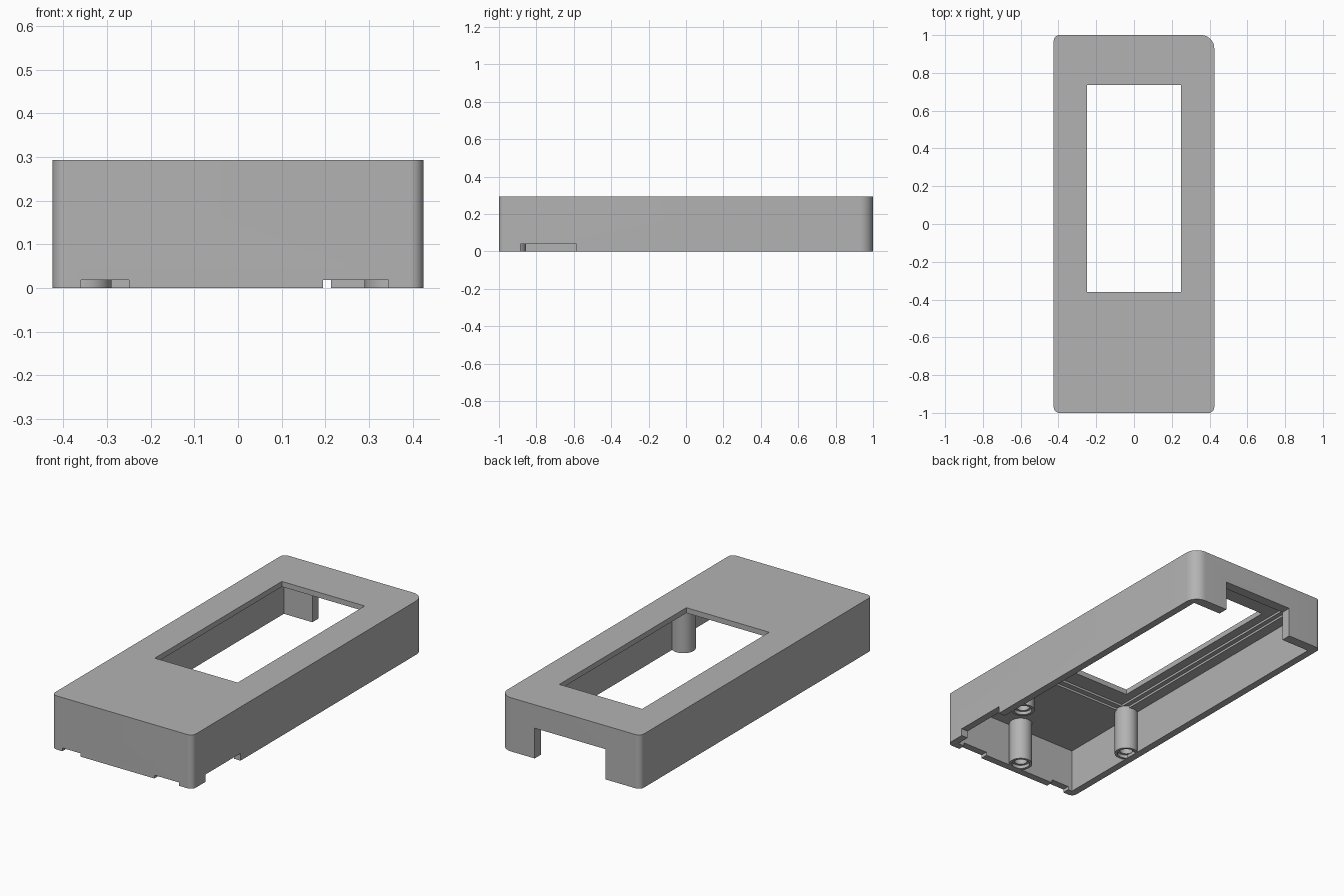
import bpy, bmesh
from math import pi, sin, cos, radians
from mathutils import Matrix

old = bpy.data.objects.get("Cube")
if old:
    bpy.data.objects.remove(old, do_unlink=True)

HX, HY, TOP = 0.425, 1.0, 0.293
CEILING = 0.24

grey = bpy.data.materials.new("plain grey")
grey.use_nodes = True
colour = (0.45, 0.45, 0.45, 1)
grey.diffuse_color = colour
grey.node_tree.nodes["Principled BSDF"].inputs["Base Color"].default_value = colour


def finish(name, bm):
    bmesh.ops.recalc_face_normals(bm, faces=bm.faces)
    mesh = bpy.data.meshes.new(name)
    bm.to_mesh(mesh)
    bm.free()
    mesh.materials.append(grey)
    obj = bpy.data.objects.new(name, mesh)
    bpy.context.collection.objects.link(obj)
    return obj


def block(name, x0, x1, y0, y1, z0, z1, radii=(0, 0, 0, 0)):
    """Upright block; radii run from the +x +y corner anticlockwise."""
    bm = bmesh.new()
    verts = []
    corners = ((x1, y1, -1, -1), (x0, y1, 1, -1), (x0, y0, 1, 1), (x1, y0, -1, 1))
    for i, ((x, y, sx, sy), r) in enumerate(zip(corners, radii)):
        steps = 12 if r else 0
        for k in range(steps + 1):
            a = pi / 2 * (i + k / max(steps, 1))
            verts.append(bm.verts.new((x + sx * r + r * cos(a), y + sy * r + r * sin(a), z0)))
    base = bm.faces.new(verts)
    up = bmesh.ops.extrude_face_region(bm, geom=[base])["geom"]
    bmesh.ops.translate(bm, vec=(0, 0, z1 - z0),
                        verts=[v for v in up if isinstance(v, bmesh.types.BMVert)])
    return finish(name, bm)


def smooth(obj):
    bpy.ops.object.select_all(action="DESELECT")
    obj.select_set(True)
    bpy.context.view_layer.objects.active = obj
    bpy.ops.object.shade_smooth_by_angle(angle=radians(30))


def cut(obj, cutter):
    mod = obj.modifiers.new("cut", "BOOLEAN")
    mod.operation, mod.solver, mod.object = "DIFFERENCE", "EXACT", cutter
    bpy.context.view_layer.objects.active = obj
    bpy.ops.object.modifier_apply(modifier=mod.name)
    bpy.data.objects.remove(cutter, do_unlink=True)


# Outer shell, with one larger corner at the back
shell = block("case_shell", -HX, HX, -HY, HY, 0, TOP, (0.07, 0.03, 0.03, 0.03))

cutters = (
    ("cavity", -0.385, 0.385, -0.96, 0.945, -0.1, CEILING),
    ("outer_pocket", -0.325, 0.325, -0.485, 0.86, 0.1, 0.252),
    ("inner_pocket", -0.3, 0.3, -0.455, 0.83, 0.1, 0.264),
    ("window", -0.25, 0.25, -0.36, 0.735, 0.1, 0.4),
    ("back_opening", -0.213, 0.213, 0.9, 1.1, -0.1, 0.165),
    ("front_notch_a", -0.36, -0.25, -1.1, -0.9, -0.1, 0.018),
    ("front_notch_b", 0.195, 0.345, -1.1, -0.9, -0.1, 0.018),
    ("side_notch", 0.35, 0.5, -0.885, -0.585, -0.1, 0.04),
)
for spec in cutters:
    cut(shell, block(*spec))
smooth(shell)


# Hollow screw posts hanging from the ceiling
def screw_post(name, x, y):
    bm = bmesh.new()
    profile = ((0, CEILING + 0.01), (0.06, CEILING + 0.01), (0.06, 0.0), (0.046, 0.0),
               (0.046, 0.018), (0.034, 0.018), (0.034, 0.17), (0, 0.17))
    points = [bm.verts.new((r, 0, z)) for r, z in profile]
    edges = [bm.edges.new(pair) for pair in zip(points, points[1:])]
    bmesh.ops.spin(bm, geom=points + edges, cent=(0, 0, 0), axis=(0, 0, 1),
                   angle=2 * pi, steps=40, use_duplicate=False)
    bmesh.ops.remove_doubles(bm, verts=bm.verts, dist=0.0001)
    bmesh.ops.transform(bm, matrix=Matrix.Translation((x, y, 0)), verts=bm.verts)
    smooth(finish(name, bm))


screw_post("front_screw_post", 0, -0.915)
for side, x in (("left", 0.35), ("right", -0.35)):
    screw_post(side + "_screw_post", x, -0.48)
